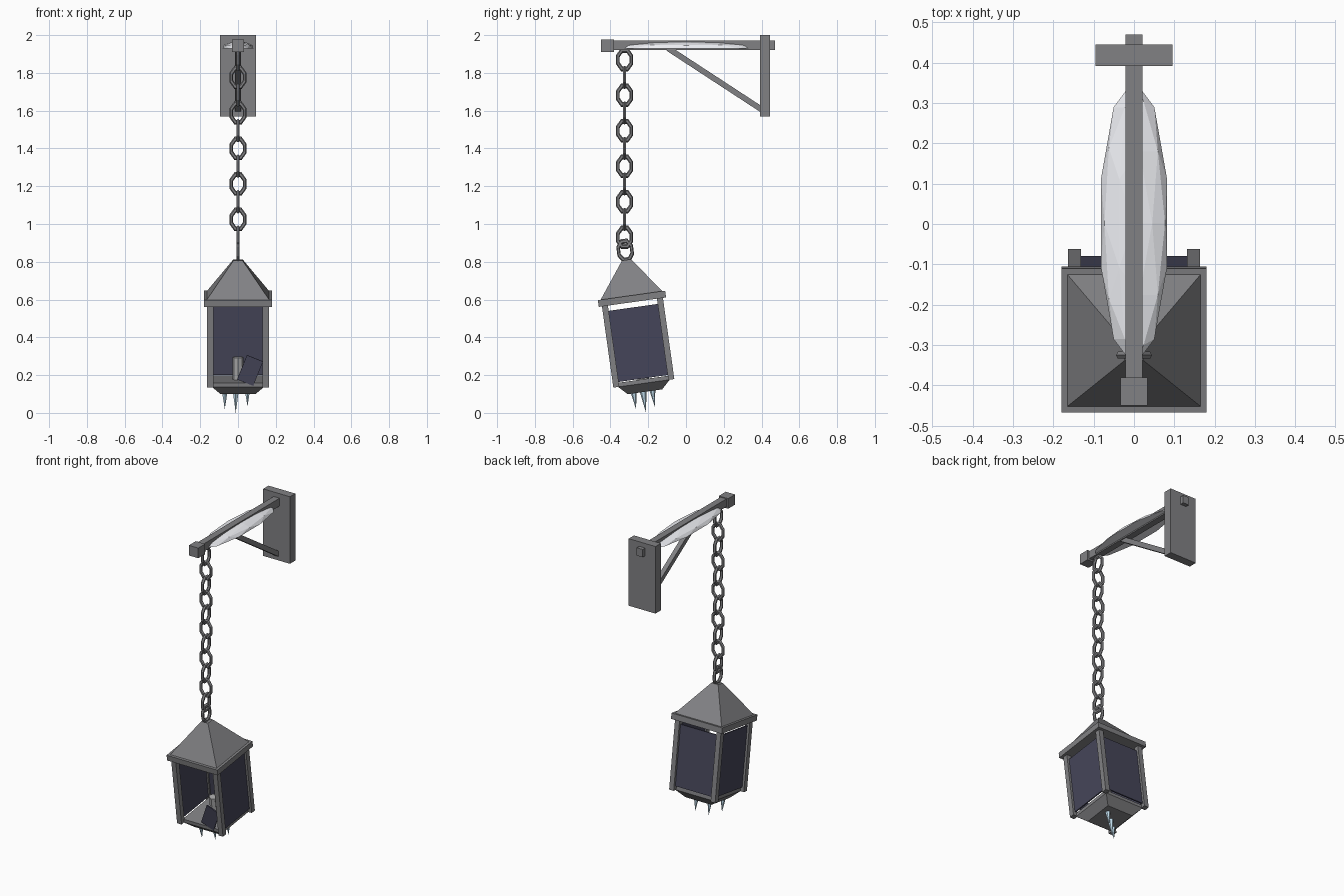
import bpy, bmesh
from math import radians, atan2, hypot
from mathutils import Matrix, Vector

if "Cube" in bpy.data.objects:
    bpy.data.objects.remove(bpy.data.objects["Cube"])


def material(name, rgb):
    m = bpy.data.materials.new(name)
    m.diffuse_color = (*rgb, 1)
    m.use_nodes = True
    m.node_tree.nodes["Principled BSDF"].inputs["Base Color"].default_value = m.diffuse_color
    return m


IRON = material("iron", (0.22, 0.22, 0.23))
GLASS = material("dark_glass", (0.06, 0.06, 0.10))
SNOW = material("snow", (0.85, 0.86, 0.9))
ICE = material("ice", (0.55, 0.75, 0.88))
WAX = material("wax", (0.4, 0.4, 0.41))

WORLD = Matrix.Identity(4)
# Lantern frame: origin at the roof top, swinging 8 degrees about x
HANG = Matrix.Translation((0, -0.315, 0.81)) @ Matrix.Rotation(radians(8), 4, 'X')


def finish(name, bm, mat, frame=WORLD):
    bmesh.ops.recalc_face_normals(bm, faces=bm.faces)
    me = bpy.data.meshes.new(name)
    bm.to_mesh(me)
    bm.free()
    ob = bpy.data.objects.new(name, me)
    bpy.context.collection.objects.link(ob)
    ob.matrix_world = frame
    me.materials.append(mat)
    return ob


def box(name, center, size, mat=IRON, frame=WORLD, rot=WORLD):
    bm = bmesh.new()
    bmesh.ops.create_cube(bm, size=1, matrix=Matrix.Translation(center) @ rot
                          @ Matrix.Diagonal((*size, 1)))
    return finish(name, bm, mat, frame)


def cone(name, center, depth, low, high, sides, mat, frame=HANG):
    bm = bmesh.new()
    bmesh.ops.create_cone(bm, cap_ends=True, segments=sides, radius1=low, radius2=high,
                          depth=depth, matrix=Matrix.Translation(center))
    return finish(name, bm, mat, frame)


def frustum(name, z0, z1, half0, half1):
    # square tapered block from half-width half0 at z0 to half1 at z1
    bm = bmesh.new()
    rings = [[bm.verts.new((sx * h, sy * h, z)) for sx, sy in
              ((-1, -1), (1, -1), (1, 1), (-1, 1))] for z, h in ((z0, half0), (z1, half1))]
    bm.faces.new(rings[0])
    bm.faces.new(rings[1])
    for i in range(4):
        j = (i + 1) % 4
        bm.faces.new((rings[0][i], rings[0][j], rings[1][j], rings[1][i]))
    return finish(name, bm, IRON, HANG)


def link(name, loc, facing_side, frame=WORLD):
    bpy.ops.mesh.primitive_torus_add(major_segments=8, minor_segments=6,
                                     major_radius=0.038, minor_radius=0.010)
    ob = bpy.context.object
    ob.name = name
    m = Matrix.Diagonal((1, 1, 1.4, 1)) @ Matrix.Rotation(radians(90), 4, 'X') \
        @ Matrix.Rotation(radians(22.5), 4, 'Z')
    if facing_side:
        m = Matrix.Rotation(radians(90), 4, 'Z') @ m
    ob.data.transform(Matrix.Translation(loc) @ m)
    for p in ob.data.polygons:
        p.use_smooth = False
    ob.matrix_world = frame
    ob.data.materials.append(IRON)


# Wall bracket
box("wall_plate", (0, 0.418, 1.785), (0.19, 0.054, 0.43))
box("beam", (0, 0.01, 1.946), (0.042, 0.92, 0.05))
box("beam_cap", (0, -0.415, 1.943), (0.066, 0.07, 0.065))
a, b = Vector((0, -0.095, 1.93)), Vector((0, 0.41, 1.60))
box("brace", (a + b) / 2, (0.03, hypot(b.y - a.y, b.z - a.z), 0.03),
    rot=Matrix.Rotation(atan2(b.z - a.z, b.y - a.y), 4, 'X'))

# Snow drift: flattened half dome along the beam
bm = bmesh.new()
bmesh.ops.create_icosphere(bm, subdivisions=2, radius=1)
for v in bm.verts:
    v.co = (v.co.x * 0.086, v.co.y * 0.355 + 0.002, 1.929 + max(v.co.z, 0) * 0.038)
bmesh.ops.remove_doubles(bm, verts=bm.verts, dist=1e-5)
finish("snow_drift", bm, SNOW)

# Chain
for i in range(11):
    link(f"chain_link_{i}", (0, -0.325, 1.87 - i * 0.094), i % 2 == 0)
link("lantern_ring", (0, 0, 0.05), True, HANG)

# Roof and frame
frustum("roof", -0.19, 0.0, 0.165, 0.024)
box("eave", (0, 0, -0.208), (0.36, 0.36, 0.036), frame=HANG)
for sx in (-1, 1):
    for sy in (-1, 1):
        box("corner_post", (sx * 0.147, sy * 0.147, -0.44), (0.032, 0.032, 0.44), frame=HANG)
box("floor", (0, 0, -0.649), (0.275, 0.275, 0.022), frame=HANG)
frustum("base", -0.705, -0.66, 0.092, 0.138)

# Glass: two sides and the back; the front pane is broken
for sx in (-1, 1):
    box("side_pane", (sx * 0.145, 0, -0.444), (0.008, 0.266, 0.38), GLASS, HANG)
box("back_pane", (0, 0.145, -0.444), (0.266, 0.008, 0.38), GLASS, HANG)
box("glass_shard", (0.064, -0.136, -0.572), (0.092, 0.008, 0.14), GLASS, HANG,
    Matrix.Rotation(radians(22), 4, 'Y'))

# Candle stub
cone("candle", (0, 0, -0.579), 0.118, 0.03, 0.03, 8, WAX)

# Icicles
for x, y, tip, r in ((-0.07, -0.06, -0.79, 0.016), (-0.012, -0.01, -0.817, 0.018),
                     (0.05, 0.04, -0.79, 0.016)):
    top = -0.7
    cone("icicle", (x, y, (top + tip) / 2), top - tip, 0.0, r, 6, ICE)
